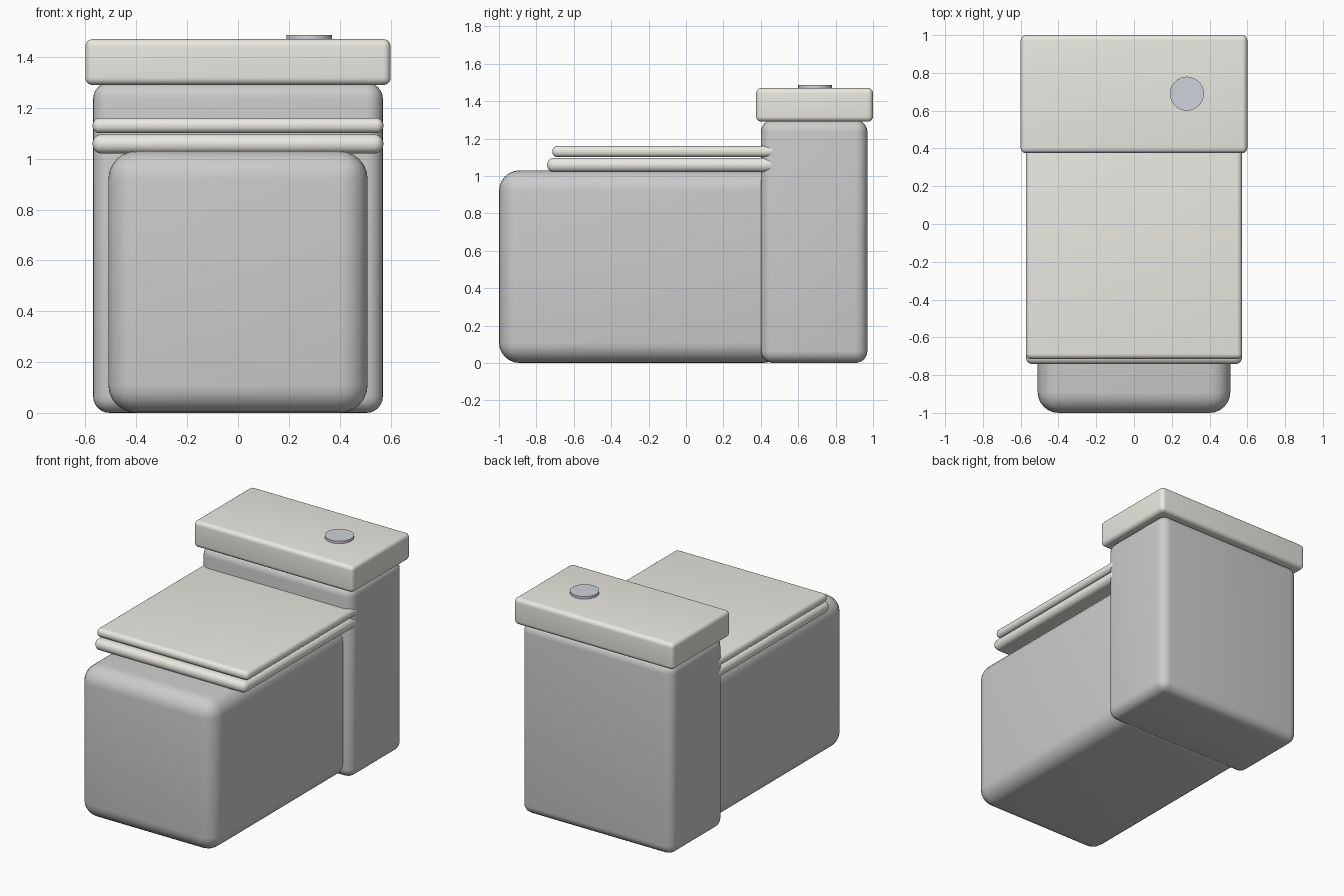
import bpy
import bmesh

if "Cube" in bpy.data.objects:
    bpy.data.objects.remove(bpy.data.objects["Cube"])


def material(name, rgb):
    m = bpy.data.materials.new(name)
    m.diffuse_color = (*rgb, 1)
    m.use_nodes = True
    m.node_tree.nodes["Principled BSDF"].inputs["Base Color"].default_value = m.diffuse_color
    return m


def finish(obj, mat):
    if mat:
        obj.data.materials.append(mat)
    bpy.ops.object.select_all(action='DESELECT')
    obj.select_set(True)
    bpy.context.view_layer.objects.active = obj
    bpy.ops.object.shade_smooth_by_angle()


def rounded_box(name, x, y, z, radius, mat=None):
    """Box of half-width x, spanning the y and z ranges, with rounded edges."""
    bm = bmesh.new()
    bmesh.ops.create_cube(bm, size=1)
    for v in bm.verts:
        v.co = (x if v.co.x > 0 else -x, y[v.co.y > 0], z[v.co.z > 0])
    bmesh.ops.bevel(bm, geom=bm.edges[:], offset=radius, segments=6,
                    profile=0.5, affect='EDGES')
    mesh = bpy.data.meshes.new(name)
    bm.to_mesh(mesh)
    bm.free()
    obj = bpy.data.objects.new(name, mesh)
    bpy.context.collection.objects.link(obj)
    finish(obj, mat)


ivory = material("ivory", (0.82, 0.81, 0.76))
chrome = material("chrome", (0.62, 0.65, 0.70))

# Ceramic body
rounded_box("bowl", 0.51, (-1.0, 0.52), (0, 1.03), 0.11)
rounded_box("tank", 0.57, (0.40, 0.97), (0, 1.30), 0.065)

# Tank cover, seat and closed lid
rounded_box("tank_cover", 0.60, (0.375, 1.0), (1.29, 1.47), 0.028, ivory)
rounded_box("seat", 0.572, (-0.742, 0.48), (1.02, 1.096), 0.036, ivory)
rounded_box("seat_lid", 0.572, (-0.715, 0.48), (1.10, 1.16), 0.028, ivory)

# Flush button
bpy.ops.mesh.primitive_cylinder_add(vertices=40, radius=0.09, depth=0.03,
                                    location=(0.28, 0.69, 1.472))
button = bpy.context.object
button.name = "flush_button"
finish(button, chrome)
